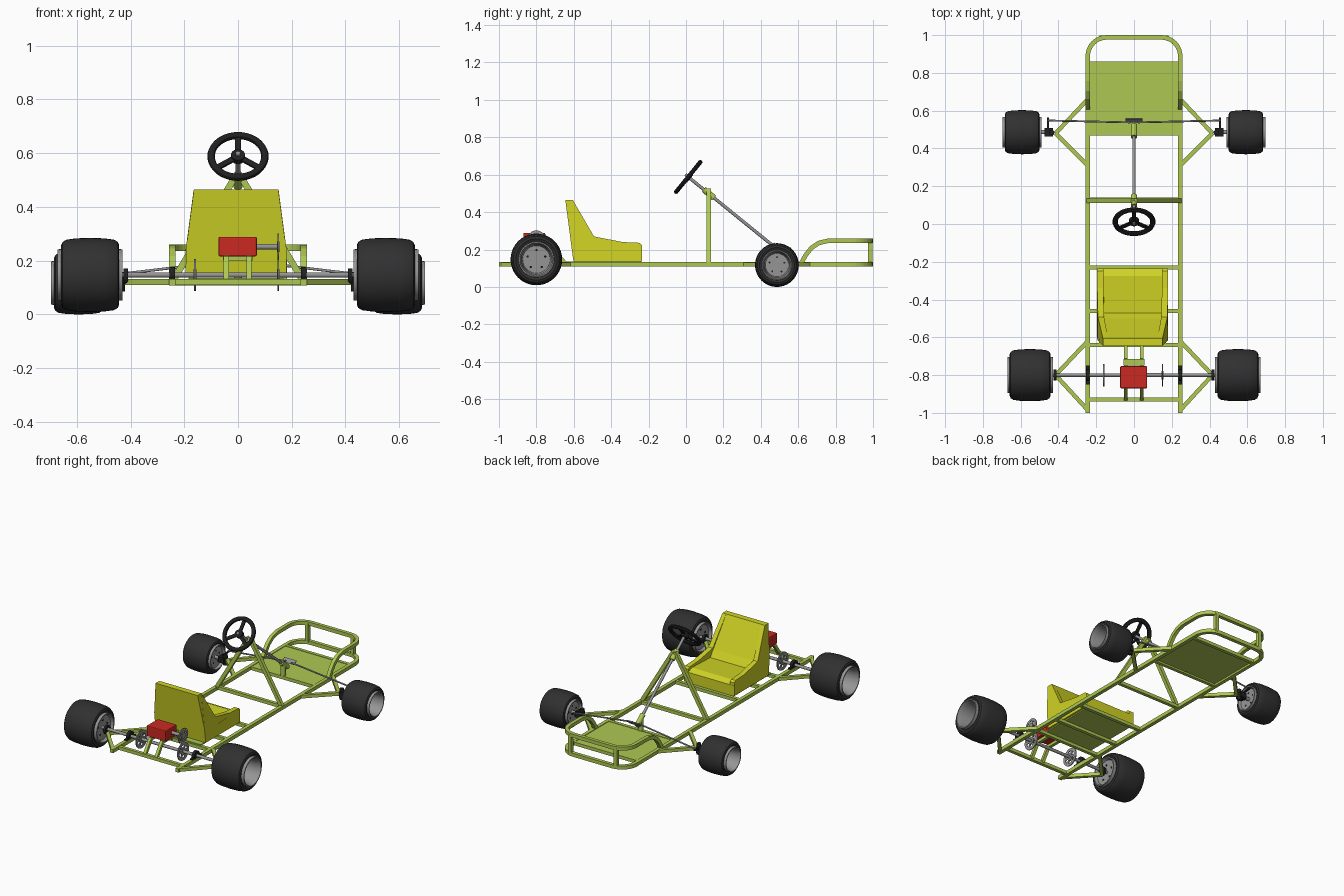
import bpy, bmesh, math
from mathutils import Vector, Matrix

if "Cube" in bpy.data.objects:
    bpy.data.objects.remove(bpy.data.objects["Cube"])


def material(name, rgb):
    m = bpy.data.materials.new(name)
    m.diffuse_color = (*rgb, 1)
    m.use_nodes = True
    m.node_tree.nodes["Principled BSDF"].inputs["Base Color"].default_value = m.diffuse_color
    return m


GREEN = material("lime_frame", (0.42, 0.58, 0.085))
YELLOW = material("yellow_seat", (0.63, 0.65, 0.018))
RED = material("red_engine", (0.6, 0.022, 0.015))
GREY = material("grey_metal", (0.30, 0.30, 0.30))
TYRE = material("tyre_rubber", (0.03, 0.03, 0.03))
BLACK = material("black_parts", (0.014, 0.014, 0.015))
smooth = []


def finish(name, bm, mat, soft=False):
    bmesh.ops.remove_doubles(bm, verts=bm.verts, dist=1e-5)
    bmesh.ops.recalc_face_normals(bm, faces=bm.faces)
    me = bpy.data.meshes.new(name)
    bm.to_mesh(me)
    bm.free()
    me.materials.append(mat)
    ob = bpy.data.objects.new(name, me)
    bpy.context.collection.objects.link(ob)
    if soft:
        smooth.append(ob)
    return ob


def skin(bm, rings, closed=False):
    """Join equal-length rings of points with quads."""
    vs = [[bm.verts.new(p) for p in r] for r in rings]
    n = len(vs[0])
    for a, b in zip(vs, vs[1:] + (vs[:1] if closed else [])):
        for i in range(n):
            bm.faces.new((a[i], a[(i + 1) % n], b[(i + 1) % n], b[i]))
    if not closed:
        bm.faces.new(vs[0])
        bm.faces.new(vs[-1])


def tube(name, pts, w=0.024, h=None, mat=GREEN, up=(0, 0, 1), sides=4):
    """Sweep a square (sides=4) or round section along points."""
    h = h or w
    pts = [Vector(p) for p in pts]
    rings = []
    for i, p in enumerate(pts):
        a, b = pts[max(i - 1, 0)], pts[min(i + 1, len(pts) - 1)]
        t = (b - a).normalized()
        u = Vector(up)
        if abs(t.dot(u)) > 0.98:
            u = Vector((0, 1, 0)) if abs(t.y) < 0.9 else Vector((1, 0, 0))
        s = t.cross(u).normalized()
        u = s.cross(t)
        k = math.sqrt(2) if sides == 4 else 1
        ring = []
        for j in range(sides):
            g = 2 * math.pi * (j + 0.5) / sides
            ring.append(p + s * math.cos(g) * w / 2 * k + u * math.sin(g) * h / 2 * k)
        rings.append(ring)
    bm = bmesh.new()
    skin(bm, rings)
    return finish(name, bm, mat, sides > 4)


def rod(name, a, b, r, mat=GREY, sides=16):
    return tube(name, [a, b], 2 * r, mat=mat, sides=sides)


def box(name, lo, hi, mat):
    bm = bmesh.new()
    skin(bm, [[(lo[0], lo[1], z), (hi[0], lo[1], z), (hi[0], hi[1], z), (lo[0], hi[1], z)]
              for z in (lo[2], hi[2])])
    return finish(name, bm, mat)


def lathe(name, profile, centre, sign, mat, n=40):
    """Closed (offset, radius) profile spun about the x axis."""
    c = Vector(centre)
    bm = bmesh.new()
    skin(bm, [[c + Vector((sign * u, r * math.cos(2 * math.pi * i / n), r * math.sin(2 * math.pi * i / n)))
               for i in range(n)] for u, r in profile], closed=True)
    bmesh.ops.dissolve_degenerate(bm, dist=1e-6, edges=bm.edges)
    return finish(name, bm, mat, True)


def arc(cx, cy, r, a0, a1, z, n=8):
    return [(cx + r * math.cos(math.radians(a0 + (a1 - a0) * i / n)),
             cy + r * math.sin(math.radians(a0 + (a1 - a0) * i / n)), z) for i in range(n + 1)]


# Frame: main loop, front bumper loop and cross bars
X, Z, ZB = 0.245, 0.12, 0.248
nose = lambda z: arc(-X + 0.1, 0.888, 0.1, 180, 90, z) + arc(X - 0.1, 0.888, 0.1, 90, 0, z)
tube("main_frame_loop", [(-X, -1, Z), (-X, 0, Z)] + nose(Z) + [(X, 0, Z), (X, -1, Z)])
rise = [(0.615, 0.125), (0.64, 0.17), (0.67, 0.208), (0.71, 0.235), (0.76, 0.247), (0.8, ZB)]
tube("front_bumper_loop", [(-X, y, z) for y, z in rise] + nose(ZB) + [(X, y, z) for y, z in rise[::-1]])
for y in (0.85, 0.48, 0.13, -0.23, -0.46, -0.64, -0.93):
    tube("cross_bar", [(-X, y, Z), (X, y, Z)], 0.022)
box("front_floor_pan", (-X, 0.48, 0.121), (X, 0.855, 0.128), GREEN)
box("seat_pan", (-0.185, -0.64, 0.128), (0.17, -0.24, 0.136), GREEN)
for s in (-1, 1):
    tube("bumper_upright", [(s * 0.17, 0.986, Z), (s * 0.17, 0.986, ZB)], 0.024)
    for y0, y1, y2 in ((0.66, 0.48, 0.31), (-0.62, -0.8, -0.985)):
        tube("outrigger_bar", [(s * X, y0, Z), (s * 0.415, y1, Z)], 0.022)
        tube("outrigger_bar", [(s * X, y2, Z), (s * 0.415, y1, Z)], 0.022)
    tube("steering_support_leg", [(s * X, 0.122, Z), (s * 0.006, 0.122, 0.52)], 0.024, up=(0, 1, 0))

# Engine with cradle, output shaft and sprocket
for x in (-0.044, 0.041):
    tube("engine_cradle", [(x, -0.64, Z), (x, -0.72, 0.213)], 0.02)
    tube("engine_cradle", [(x, -0.93, Z), (x, -0.865, 0.213)], 0.02)
    tube("engine_cradle", [(x, -0.71, 0.207), (x, -0.875, 0.207)], 0.02)
box("engine_plate", (-0.055, -0.75, 0.2), (0.055, -0.715, 0.235), GREEN)
eng = box("engine", (-0.073, -0.87, 0.216), (0.07, -0.752, 0.289), RED)
bev = eng.modifiers.new("bevel", "BEVEL")
bev.width, bev.segments = 0.006, 2
AY, AZ = -0.8, 0.147
rod("engine_shaft", (0.07, AY, 0.252), (0.152, AY, 0.252), 0.011)
rod("rear_axle", (-0.47, AY, AZ), (0.47, AY, AZ), 0.01)


def sprocket(name, x, z, r):
    c = (x, AY, z)
    lathe(name, [(-0.003, r), (0.003, r), (0.003, r * 0.7), (-0.003, r * 0.7)], c, 1, GREY)
    rod(name + "_hub", (x - 0.005, AY, z), (x + 0.005, AY, z), r * 0.38, sides=20)
    for i in range(6):
        g = math.pi * i / 3
        d = Vector((0, math.cos(g), math.sin(g)))
        tube(name + "_spoke", [Vector(c) + d * r * 0.3, Vector(c) + d * r * 0.75],
             0.005, r * 0.25, GREY, up=Vector((1, 0, 0)).cross(d))


sprocket("engine_sprocket", 0.15, 0.252, 0.05)
sprocket("axle_sprocket", 0.15, AZ, 0.06)
sprocket("brake_disc", -0.16, AZ, 0.06)


# Wheels
def wheel(label, s, x, y, z, R, w):
    c = (s * x, y, z)
    t = [(.92, .67), (1, .8), (.95, .89), (.82, .95), (.5, .985)]
    prof = [(-a, b) for a, b in t] + [(0, 1)] + t[::-1]
    lathe(label + "_tyre", [(a * w, b * R) for a, b in prof], c, s, TYRE)
    prof = [(-.7, 0), (-.7, .53), (.85, .58), (1.12, .64), (1.12, .69), (.9, .7), (-.9, .7),
            (-1.12, .69), (-1.12, .64), (-.95, .58), (-.88, 0)]
    lathe(label + "_rim", [(a * w, b * R) for a, b in prof], c, s, GREY)
    for i in range(5):
        g = 2 * math.pi * i / 5 + 0.3
        yy, zz = y + math.cos(g) * R * 0.36, z + math.sin(g) * R * 0.36
        rod(label + "_bolt", (s * (x - 0.95 * w), yy, zz), (s * (x - 0.62 * w), yy, zz), R * 0.045, BLACK, 8)


for s in (-1, 1):
    wheel("rear_wheel", s, 0.55, AY, AZ, 0.138, 0.108)
    wheel("front_wheel", s, 0.592, 0.486, 0.117, 0.117, 0.092)
    # Axle bearings, front knuckles and tie rods
    box("axle_bearing", (s * X - 0.01, AY - 0.05, 0.128), (s * X + 0.01, AY + 0.05, 0.14), BLACK)
    rod("bearing_housing", (s * X - 0.01, AY, AZ), (s * X + 0.01, AY, AZ), 0.03, BLACK)
    rod("outer_bearing", (s * 0.41, AY, AZ - 0.005), (s * 0.426, AY, AZ - 0.005), 0.03, BLACK)
    rod("kingpin", (s * 0.435, 0.484, 0.085), (s * 0.435, 0.484, 0.158), 0.014, BLACK)
    box("knuckle", (s * 0.452 - 0.022, 0.462, 0.1), (s * 0.452 + 0.022, 0.508, 0.138), BLACK)
    rod("stub_axle", (s * 0.45, 0.486, 0.117), (s * 0.53, 0.486, 0.117), 0.011)
    tube("steering_arm", [(s * 0.456, 0.49, 0.135), (s * 0.456, 0.562, 0.145)], 0.01, mat=BLACK)
    rod("tie_rod", (s * 0.458, 0.548, 0.148), (s * 0.02, 0.538, 0.2), 0.005)

# Steering column, pitman plate and steering wheel
axis = Vector((0, -0.776, 0.63)).normalized()
top = Vector((0, 0.012, 0.588))
rod("steering_column", top + axis * 0.02, (0, 0.5, 0.192), 0.009)
rod("column_post", (0, 0.482, 0.12), (0, 0.482, 0.205), 0.016, GREEN, 12)
rod("column_collar", (0, 0.46, 0.225), (0, 0.525, 0.172), 0.017, GREEN, 12)
tube("pitman_plate", [(-0.045, 0.55, 0.2), (0.045, 0.55, 0.2)], 0.03, 0.006, GREY, up=axis)
rod("column_bush", (0, 0.15, 0.476), (0, 0.095, 0.521), 0.017, GREEN, 12)
right, upw = Vector((1, 0, 0)), Vector((0, 0.63, 0.776)).normalized()
bm = bmesh.new()
rings = []
for i in range(40):
    g = 2 * math.pi * i / 40
    d = right * math.cos(g) + upw * math.sin(g)
    rings.append([top + d * (0.1 + 0.014 * math.cos(k * math.pi / 5)) + axis * 0.012 * math.sin(k * math.pi / 5)
                  for k in range(10)])
skin(bm, rings, closed=True)
finish("steering_wheel_rim", bm, BLACK, True)
rod("steering_wheel_hub", top - axis * 0.014, top + axis * 0.01, 0.026, BLACK, 20)
for a in (90, 215, 325):
    d = right * math.cos(math.radians(a)) + upw * math.sin(math.radians(a))
    tube("steering_wheel_spoke", [top + d * 0.015, top + d * 0.095], 0.022, 0.008, BLACK, up=axis)


# Seat: cushion and backrest between two side wings
def slab(name, profile, xs):
    bm = bmesh.new()
    rings = []
    for x in xs:
        rings.append([(-0.007 + x * (1 - 0.16 * max(0, z - 0.24) / 0.225), y, z) for y, z in profile])
    skin(bm, rings)
    return finish(name, bm, YELLOW)


slab("seat_body", [(-0.602, 0.137), (-0.235, 0.137), (-0.235, 0.205), (-0.275, 0.222), (-0.47, 0.215),
                   (-0.5, 0.262), (-0.605, 0.464), (-0.645, 0.464), (-0.617, 0.25)], (-0.187, 0.187))
for s in (-1, 1):
    slab("seat_side_wing", [(-0.602, 0.137), (-0.236, 0.137), (-0.236, 0.225), (-0.25, 0.236), (-0.34, 0.24),
                            (-0.492, 0.27), (-0.604, 0.463), (-0.617, 0.25)], (s * 0.155, s * 0.188))

# Smooth shading on round parts
bpy.ops.object.select_all(action='DESELECT')
for ob in smooth:
    ob.select_set(True)
bpy.context.view_layer.objects.active = smooth[0]
bpy.ops.object.shade_smooth_by_angle(angle=math.radians(35))
